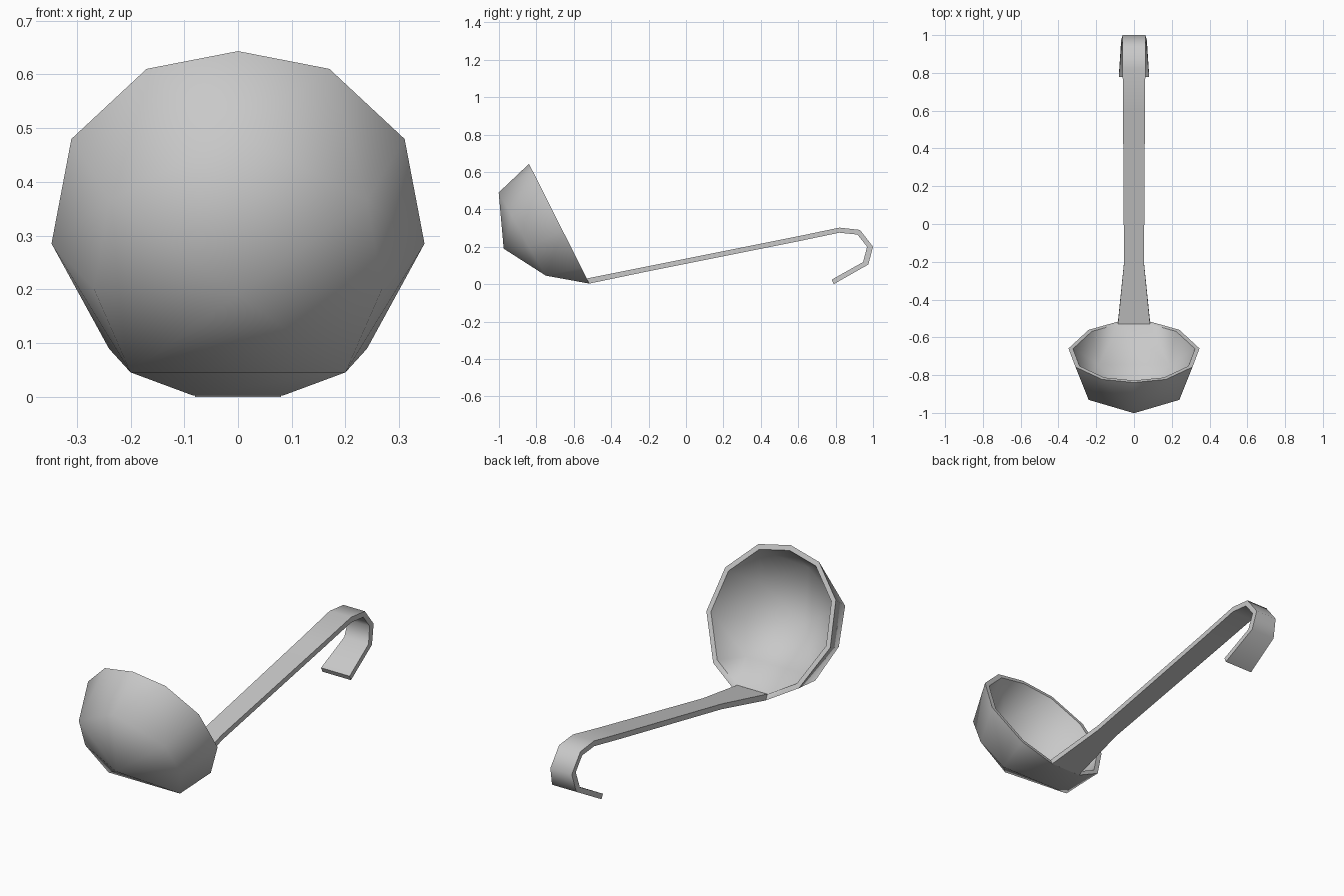
import bpy, bmesh, math
from mathutils import Vector, Matrix

cube = bpy.data.objects.get("Cube")
if cube:
    bpy.data.objects.remove(cube, do_unlink=True)

# Single metal colour
steel = bpy.data.materials.new("grey_steel")
steel.use_nodes = True
grey = (0.58, 0.58, 0.58, 1)
steel.diffuse_color = grey
steel.node_tree.nodes["Principled BSDF"].inputs["Base Color"].default_value = grey


def finish(bm, name, angle):
    bmesh.ops.recalc_face_normals(bm, faces=bm.faces)
    mesh = bpy.data.meshes.new(name)
    bm.to_mesh(mesh)
    bm.free()
    mesh.materials.append(steel)
    obj = bpy.data.objects.new(name, mesh)
    bpy.context.collection.objects.link(obj)
    bpy.ops.object.select_all(action='DESELECT')
    obj.select_set(True)
    bpy.context.view_layer.objects.active = obj
    bpy.ops.object.shade_smooth_by_angle(angle=math.radians(angle))


# Bowl: half-rings as (x, distance up the rim plane, depth), mirrored in x
rim = [(0, .354, 0), (.17, .317, 0), (.31, .171, 0),
       (.347, -.047, 0), (.24, -.266, 0), (.085, -.363, 0)]
belly = [(0, .29, .214), (.24, .147, .207), (.268, -.041, .2), (.2, -.22, .189)]
base = [(0, .01, .325)]

hull = bmesh.new()
for x, v, d in rim + belly + base:
    for side in ((1, -1) if x else (1,)):
        hull.verts.new((side * x, v, d))
bmesh.ops.convex_hull(hull, input=hull.verts)

# Hollow shell: outer and inner copies of the hull without its mouth
walls = [f for f in hull.faces if any(v.co.z > .01 for v in f.verts)]
bm = bmesh.new()
outside = {v: bm.verts.new(v.co) for v in hull.verts}
inside = {v: bm.verts.new(v.co * .93) for v in hull.verts}
for f in walls:
    bm.faces.new([outside[v] for v in f.verts])
    bm.faces.new([inside[v] for v in reversed(f.verts)])
# Flat lip joining the two shells
for e in hull.edges:
    if sum(f in walls for f in e.link_faces) == 1:
        a, b = e.verts
        bm.faces.new((outside[a], outside[b], inside[b], inside[a]))
hull.free()

# Tilt the bowl so its mouth faces the handle
up = Vector((0, -.45, .893)).normalized()
deep = Vector((0, -up.z, up.y))
frame = Matrix((Vector((1, 0, 0)), up, deep)).transposed().to_4x4()
bm.transform(Matrix.Translation((0, -.68, .327)) @ frame)
finish(bm, "ladle_bowl", 60)

# Handle and hook: outer (y, z), inner (y, z), half width
stations = [
    ((-.53, .03), (-.517, .003), .085),
    ((-.21, .094), (-.205, .068), .053),
    ((.6, .256), (.605, .23), .058),
    ((.82, .302), (.82, .275), .06),
    ((.93, .29), (.917, .265), .06),
    ((1.0, .2), (.968, .2), .06),
    ((.975, .105), (.947, .118), .068),
    ((.79, 0), (.779, .024), .08),
]
bm = bmesh.new()
sections = []
for outer, inner, w in stations:
    sections.append([bm.verts.new((x, *p)) for x, p in
                     ((-w, outer), (w, outer), (w, inner), (-w, inner))])
for a, b in zip(sections, sections[1:]):
    for i in range(4):
        j = (i + 1) % 4
        bm.faces.new((a[i], a[j], b[j], b[i]))
bm.faces.new(sections[0])
bm.faces.new(sections[-1])
finish(bm, "hooked_handle", 55)
